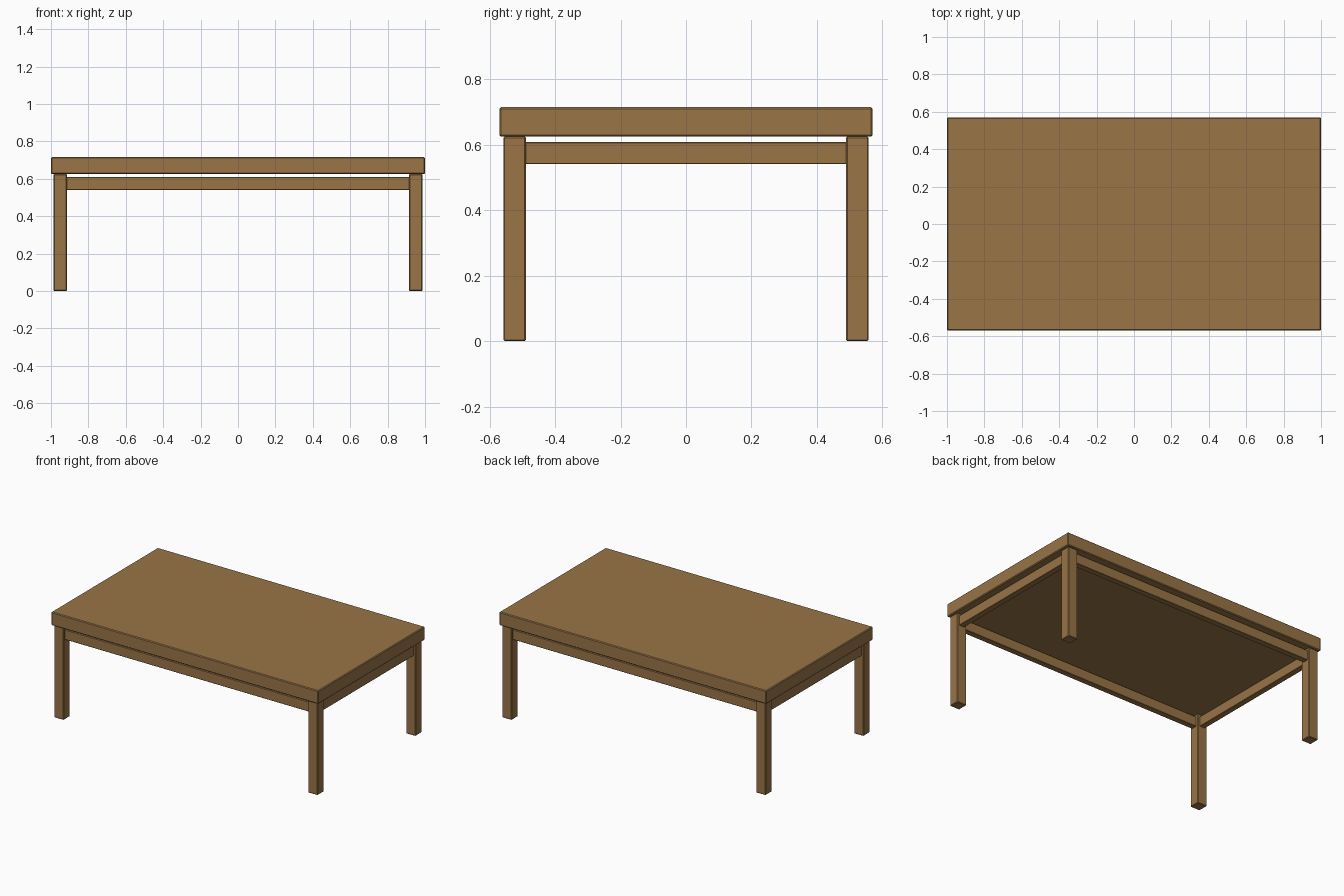
import bpy

if "Cube" in bpy.data.objects:
    bpy.data.objects.remove(bpy.data.objects["Cube"])

# One wood colour for everything
wood = bpy.data.materials.new("warm brown wood")
wood.diffuse_color = (0.319, 0.176, 0.063, 1)
wood.use_nodes = True
wood.node_tree.nodes["Principled BSDF"].inputs["Base Color"].default_value = wood.diffuse_color


def box(name, lo, hi, bevel=0.004):
    """Box between two corners with slightly eased edges."""
    bpy.ops.mesh.primitive_cube_add(
        size=1, location=[(a + b) / 2 for a, b in zip(lo, hi)])
    ob = bpy.context.object
    ob.name = name
    ob.scale = [b - a for a, b in zip(lo, hi)]
    bpy.ops.object.transform_apply(location=False, rotation=False, scale=True)
    ob.data.materials.append(wood)
    mod = ob.modifiers.new("eased edges", 'BEVEL')
    mod.width = bevel
    mod.segments = 1
    return ob


LEG_X, LEG_Y = (0.915, 0.986), (0.489, 0.558)   # inner and outer leg faces
RAIL_Z = (0.541, 0.608)


def span(side, inner, outer):
    return sorted((side * inner, side * outer))


# Table top
box("table_top", (-1, -0.57, 0.625), (1, 0.57, 0.715), 0.005)

# Four legs
for sx, xn in ((-1, "left"), (1, "right")):
    for sy, yn in ((-1, "front"), (1, "back")):
        x, y = span(sx, *LEG_X), span(sy, *LEG_Y)
        box(f"{yn}_{xn}_leg", (x[0], y[0], 0), (x[1], y[1], 0.625))

# Long rails between legs, front and back
for s, n in ((-1, "front"), (1, "back")):
    y = span(s, 0.505, 0.545)
    box(f"{n}_rail", (-0.92, y[0], RAIL_Z[0]), (0.92, y[1], RAIL_Z[1]), 0.002)

# Short rails between legs, left and right
for s, n in ((-1, "left"), (1, "right")):
    x = span(s, 0.932, 0.972)
    box(f"{n}_rail", (x[0], -0.494, RAIL_Z[0]), (x[1], 0.494, RAIL_Z[1]), 0.002)
